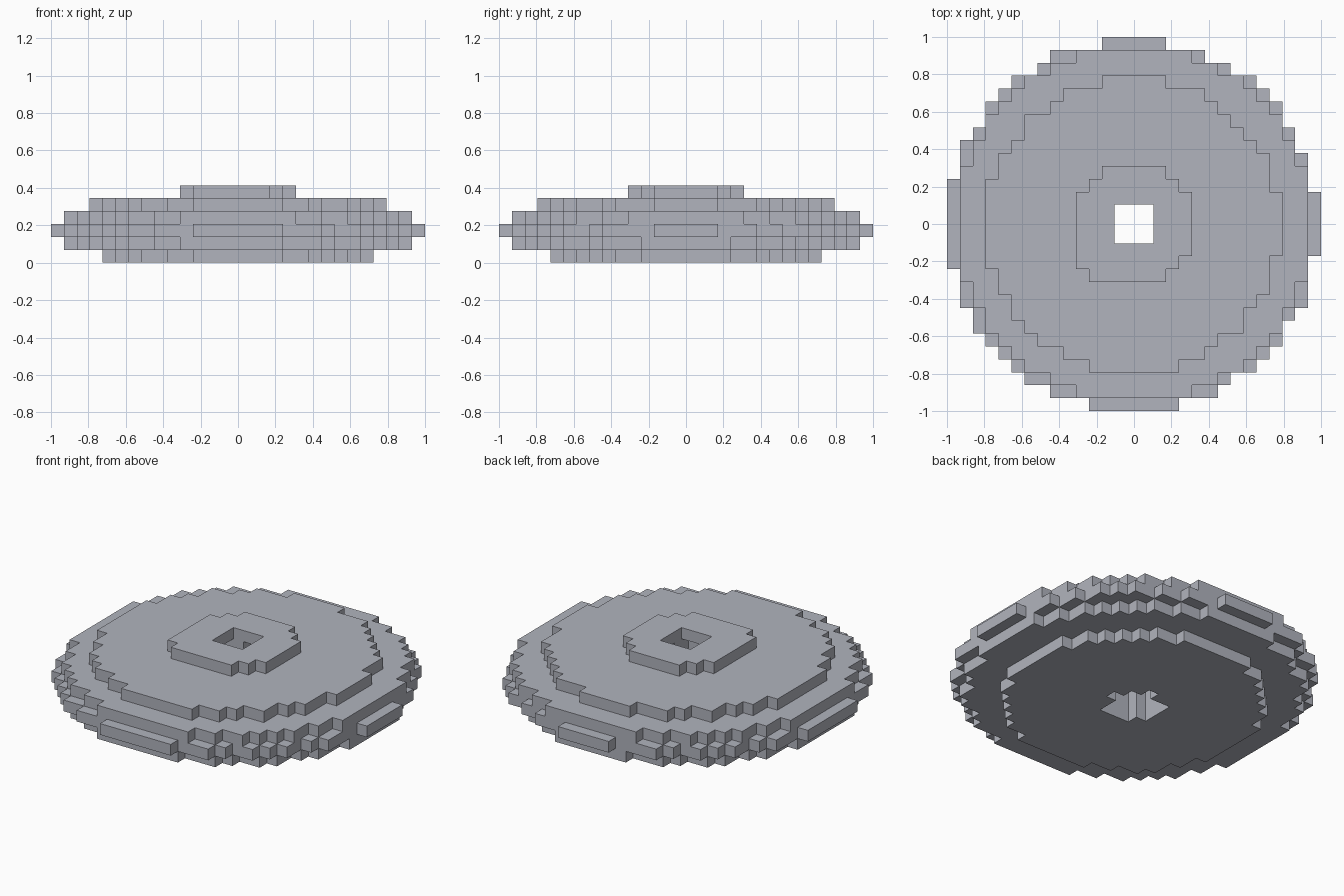
import bpy
import bmesh
from math import hypot
from mathutils import Vector

if "Cube" in bpy.data.objects:
    bpy.data.objects.remove(bpy.data.objects["Cube"])

CELLS = 14               # cells on each side of the centre cell
SIZE = 2 / (2 * CELLS + 1)
SHIFT = 0.1              # the stepped circles lean slightly to -x, -y

# Layers from bottom to top: name, outer radius, hole radius (in cells)
LAYERS = [
    ("base_plate", 10.6, 2.2),
    ("lower_rim", 13.5, 2.2),
    ("widest_rim", 14.38, 2.2),
    ("upper_rim", 13.75, 2.2),
    ("top_plate", 11.35, 2.2),
    ("centre_hub", 4.9, 1.6),
]

grey = bpy.data.materials.new("stone_grey")
grey.use_nodes = True
grey.diffuse_color = (0.44, 0.455, 0.51, 1)
shader = next(n for n in grey.node_tree.nodes if n.type == "BSDF_PRINCIPLED")
shader.inputs["Base Color"].default_value = grey.diffuse_color
shader.inputs["Roughness"].default_value = 0.8


def ring_cells(level, outer, inner):
    """Cells of one stepped ring."""
    span = range(-CELLS, CELLS + 1)
    return {(x, y, level) for x in span for y in span
            if inner < hypot(x + SHIFT, y + SHIFT) <= outer}


# Two in-plane axes for each outward direction, wound to face outward
X, Y, Z = Vector((1, 0, 0)), Vector((0, 1, 0)), Vector((0, 0, 1))
SIDES = []
for n, u, v in ((X, Y, Z), (Y, Z, X), (Z, X, Y)):
    SIDES += [(n, u, v), (-n, v, u)]

rings = [ring_cells(i, outer, inner) for i, (_, outer, inner) in enumerate(LAYERS)]
solid = set().union(*rings)


def build_ring(name, cells):
    """Mesh of the exposed block faces of one layer."""
    bm = bmesh.new()
    for cell in sorted(cells):
        centre = Vector(cell) + Z / 2
        for n, u, v in SIDES:
            if tuple(int(c) for c in Vector(cell) + n) in solid:
                continue
            mid = centre + n / 2
            corners = (mid - u / 2 - v / 2, mid + u / 2 - v / 2,
                       mid + u / 2 + v / 2, mid - u / 2 + v / 2)
            bm.faces.new([bm.verts.new(c * SIZE) for c in corners])
    bmesh.ops.remove_doubles(bm, verts=bm.verts, dist=SIZE / 100)
    mesh = bpy.data.meshes.new(name)
    bm.to_mesh(mesh)
    bm.free()
    mesh.materials.append(grey)
    obj = bpy.data.objects.new(name, mesh)
    bpy.context.scene.collection.objects.link(obj)


for (name, _, _), cells in zip(LAYERS, rings):
    build_ring(name, cells)
